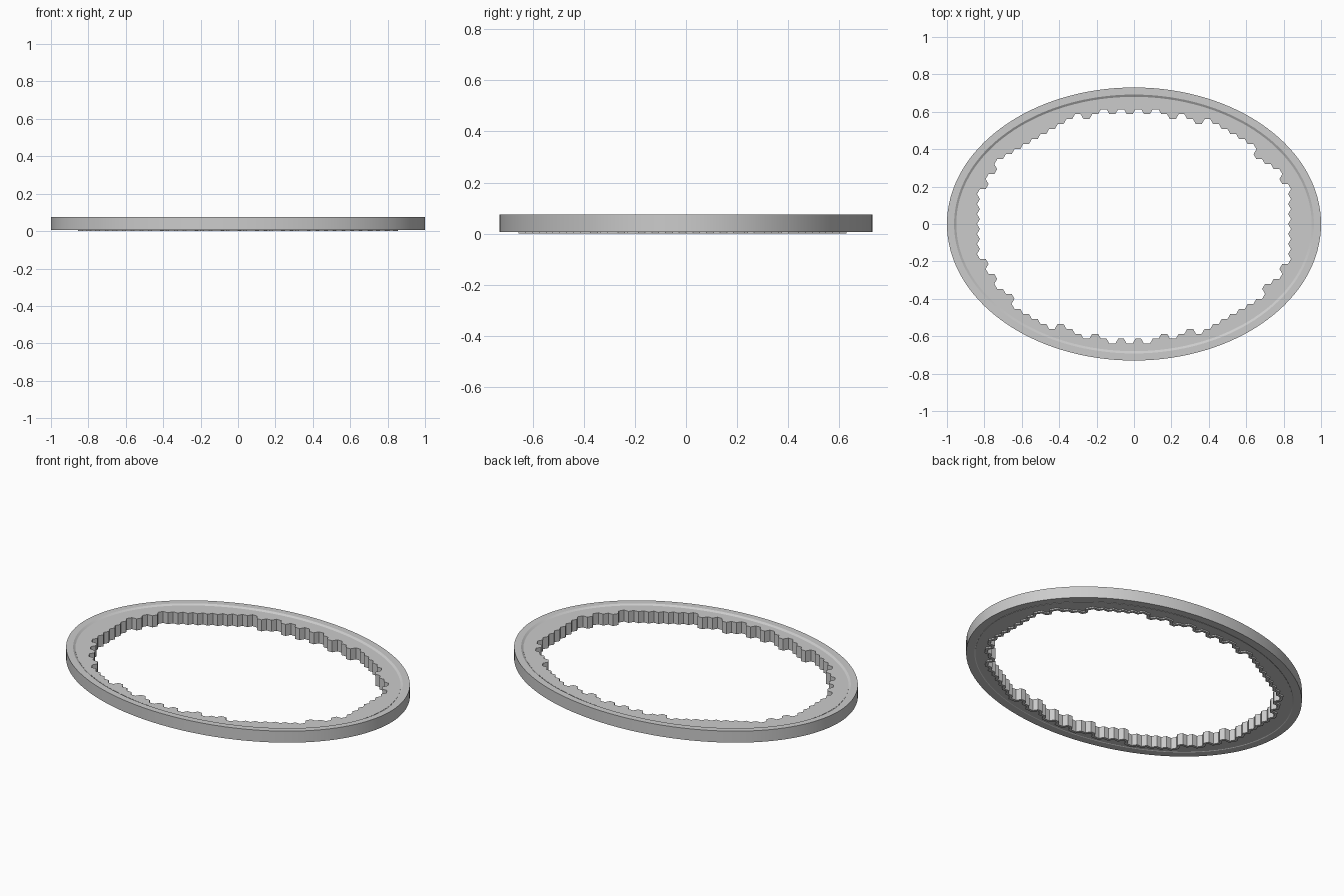
import bpy, bmesh
from math import sin, cos, pi, sqrt
from mathutils import Vector

if "Cube" in bpy.data.objects:
    bpy.data.objects.remove(bpy.data.objects["Cube"])

A, B = 1.0, 0.73          # outer half axes
N = 128                   # ellipse segments
S = 0.0308                # honeycomb cell side
H = S * sqrt(3)           # cell height


def finish(name, bm, smooth=False):
    bmesh.ops.recalc_face_normals(bm, faces=bm.faces)
    me = bpy.data.meshes.new(name)
    bm.to_mesh(me)
    bm.free()
    ob = bpy.data.objects.new(name, me)
    bpy.context.collection.objects.link(ob)
    if smooth:
        bpy.context.view_layer.objects.active = ob
        ob.select_set(True)
        bpy.ops.object.shade_smooth_by_angle(angle=0.5)
        ob.select_set(False)
    return ob


def ellipse(inset):
    return [Vector(((A - inset) * cos(2 * pi * i / N), (B - inset) * sin(2 * pi * i / N))) for i in range(N)]


def skin_rings(bm, rings):
    # closed band through rings of (points, z)
    vs = [[bm.verts.new((p.x, p.y, z)) for p in pts] for pts, z in rings]
    n = len(vs[0])
    for k in range(len(vs)):
        a, b = vs[k], vs[(k + 1) % len(vs)]
        for i in range(n):
            j = (i + 1) % n
            bm.faces.new((a[i], a[j], b[j], b[i]))


def honeycomb_outline():
    # cells whose centres lie in an ellipse; edges used once form the outline
    edges = {}
    for c in range(-18, 18):
        x = (c + 0.5) * 1.5 * S
        for r in range(-13, 14):
            y = (r + 0.5 * (c % 2)) * H
            if (x / 0.855) ** 2 + ((y + 0.01) / 0.613) ** 2 > 1:
                continue
            p = [(x + S * cos(k * pi / 3), y + S * sin(k * pi / 3)) for k in range(6)]
            key = [(round(u / S * 4), round(v / H * 2)) for u, v in p]
            for k in range(6):
                a, b = key[k], key[(k + 1) % 6]
                if (b, a) in edges:
                    del edges[(b, a)]
                else:
                    edges[(a, b)] = p[k]
    nxt = {a: (b, Vector(co)) for (a, b), co in edges.items()}
    start = max(nxt)
    loop, k = [], start
    while True:
        b, co = nxt[k]
        loop.append(co)
        k = b
        if k == start:
            return loop


def offset(loop, d):
    out = []
    for i, p in enumerate(loop):
        e1 = (p - loop[i - 1]).normalized()
        e2 = (loop[(i + 1) % len(loop)] - p).normalized()
        n1, n2 = Vector((e1.y, -e1.x)), Vector((e2.y, -e2.x))
        out.append(p + (n1 + n2) * d / (1 + n1.dot(n2)))
    return out


# Oval outer rim with a bevelled inner step
bm = bmesh.new()
skin_rings(bm, [(ellipse(0), 0.007), (ellipse(0), 0.075), (ellipse(0.038), 0.075),
                (ellipse(0.05), 0.067), (ellipse(0.05), 0.010), (ellipse(0.045), 0.007)])
finish("outer_rim", bm, True)

# Flat plate with honeycomb cut opening
hexes = honeycomb_outline()
bm = bmesh.new()
edges = []
for pts in (ellipse(0.05), hexes):
    vs = [bm.verts.new((p.x, p.y, 0.008)) for p in pts]
    edges += [bm.edges.new((vs[i - 1], vs[i])) for i in range(len(vs))]
bmesh.ops.triangle_fill(bm, edges=edges, use_beauty=True)
geo = bmesh.ops.extrude_face_region(bm, geom=bm.faces[:], use_keep_orig=True)
bmesh.ops.translate(bm, vec=(0, 0, 0.060), verts=[v for v in geo["geom"] if isinstance(v, bmesh.types.BMVert)])
finish("honeycomb_plate", bm)

# Thin lip under the plate following the honeycomb edge
bm = bmesh.new()
wide = offset(hexes, 0.015)
skin_rings(bm, [(hexes, 0.0), (wide, 0.0), (wide, 0.0085), (hexes, 0.0085)])
finish("bottom_lip", bm)
